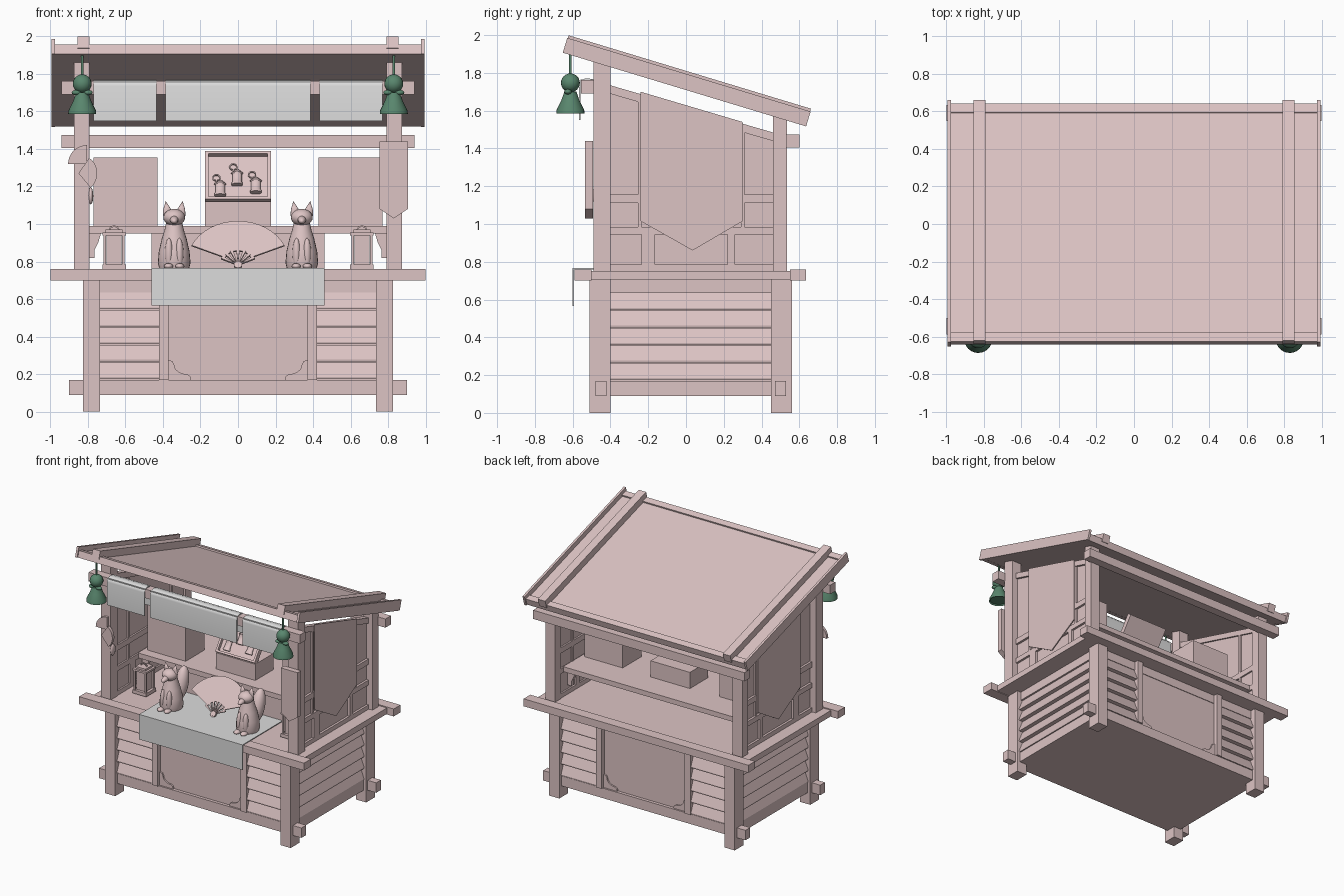
import bpy, bmesh, math
from math import sin, cos, pi, radians
from mathutils import Matrix, Vector

cube = bpy.data.objects.get("Cube")
if cube:
    bpy.data.objects.remove(cube, do_unlink=True)


def material(name, r, g, b):
    m = bpy.data.materials.new(name)
    m.use_nodes = True
    m.diffuse_color = (r, g, b, 1)
    m.node_tree.nodes["Principled BSDF"].inputs["Base Color"].default_value = (r, g, b, 1)
    return m


WOOD = material("pale_pink_wood", .72, .55, .55)
CLOTH = material("white_cloth", .72, .72, .72)
GREEN = material("green_bell", .10, .24, .155)
ID = Matrix.Identity(4)


def finish(name, bm, mat, matrix=ID, smooth=False):
    bmesh.ops.transform(bm, matrix=matrix, verts=bm.verts)
    bmesh.ops.recalc_face_normals(bm, faces=bm.faces)
    mesh = bpy.data.meshes.new(name)
    bm.to_mesh(mesh)
    bm.free()
    mesh.materials.append(mat)
    ob = bpy.data.objects.new(name, mesh)
    bpy.context.collection.objects.link(ob)
    if smooth:
        bpy.ops.object.select_all(action="DESELECT")
        ob.select_set(True)
        bpy.context.view_layer.objects.active = ob
        bpy.ops.object.shade_smooth_by_angle(angle=radians(40))
    return ob


def box(name, xs, ys, zs, mat=WOOD, matrix=ID):
    bm = bmesh.new()
    spans = (xs, ys, zs)
    size = [abs(b - a) for a, b in spans]
    mid = [(a + b) / 2 for a, b in spans]
    bmesh.ops.create_cube(bm, size=1, matrix=Matrix.Translation(mid) @ Matrix.Diagonal((*size, 1)))
    return finish(name, bm, mat, matrix)


def prism(name, axis, outline, lo, hi, mat=WOOD, matrix=ID, smooth=False):
    """Extrude a 2D outline along x (points are y, z) or along y (points are x, z)."""
    bm = bmesh.new()
    place = (lambda p: (lo, *p)) if axis == "x" else (lambda p: (p[0], lo, p[1]))
    face = bm.faces.new([bm.verts.new(place(p)) for p in outline])
    moved = bmesh.ops.extrude_face_region(bm, geom=[face])["geom"]
    shift = Vector((hi - lo, 0, 0) if axis == "x" else (0, hi - lo, 0))
    bmesh.ops.translate(bm, vec=shift, verts=[v for v in moved if isinstance(v, bmesh.types.BMVert)])
    return finish(name, bm, mat, matrix, smooth)


def lathe(name, profile, centre, mat=WOOD, depth=1, matrix=ID):
    bm = bmesh.new()
    verts = [bm.verts.new((r, 0, z)) for r, z in profile]
    edges = [bm.edges.new(pair) for pair in zip(verts, verts[1:])]
    bmesh.ops.spin(bm, geom=verts + edges, axis=(0, 0, 1), cent=(0, 0, 0), angle=2 * pi, steps=24)
    bmesh.ops.remove_doubles(bm, verts=bm.verts, dist=.0005)
    move = Matrix.Translation(centre) @ matrix @ Matrix.Diagonal((1, depth, 1, 1))
    return finish(name, bm, mat, move, True)


def blob(name, centre, radii, tilt=0, mat=WOOD):
    bm = bmesh.new()
    bmesh.ops.create_uvsphere(bm, u_segments=20, v_segments=12, radius=1)
    m = Matrix.Translation(centre) @ Matrix.Rotation(tilt, 4, "X") @ Matrix.Diagonal((*radii, 1))
    return finish(name, bm, mat, m, True)


def sector(name, cx, cz, inner, outer, start, end, lo, hi, matrix=ID, mat=WOOD):
    """Flat fan-shaped plate, angles in degrees from straight up."""
    angles = [radians(start + (end - start) * i / 16) for i in range(17)]
    ring = lambda r, seq: [(cx + r * sin(a), cz + r * cos(a)) for a in seq]
    inside = ring(inner, angles[::-1]) if inner else [(cx, cz)]
    return prism(name, "y", ring(outer, angles) + inside, lo, hi, mat, matrix)


SIDES = (("left", 1), ("right", -1))
ENDS = (("front", -1), ("back", 1))
MID = .025                                     # depth centre of the cabinet
deep = lambda s, a, b: (MID + s * a, MID + s * b)
wide = lambda s, a, b: (s * a, s * b)

# Cabinet core, floor and counter
box("cabinet_core", (-.765, .765), (-.445, .495), (.09, .72))
box("counter_top", (-.9, .9), (-.52, .57), (.705, .75))
box("front_counter_beam", (-1, 1), (-.59, -.5), (.7, .76))
box("back_counter_beam", (-1, 1), (.55, .635), (.7, .76))

# Cabinet front and back: rails, slats, framed centre panel
for end, e in ENDS:
    box(end + "_base_beam", (-.9, .9), deep(e, .445, .505), (.09, .17))
    box(end + "_centre_panel", (-.37, .37), deep(e, .46, .48), (.17, .7))
    box(end + "_top_board", (-.74, .74), deep(e, .46, .485), (.635, .705))
    for side, s in SIDES:
        tag = f"{end}_{side}_"
        box(tag + "lower_post", wide(s, .735, .825), deep(e, .425, .535), (0, .705))
        box(tag + "panel_stile", wide(s, .37, .42), deep(e, .45, .52), (.17, .705))
        curve = [(s * (.37 - .03 - .07 * (1 - sin(a))), .17 + .03 + .05 * (1 - cos(a)))
                 for a in [i * pi / 16 for i in range(9)]]
        prism(tag + "corner_bracket", "y", [(s * .37, .17), (s * .25, .17), (s * .255, .19)]
              + curve + [(s * .35, .27), (s * .37, .275)], *deep(e, .475, .492))
        for i in range(5):
            z = .17 + i * .093
            wedge = [(MID + e * .46, z + .004), (MID + e * .51, z + .004),
                     (MID + e * .512, z + .014), (MID + e * .48, z + .093), (MID + e * .46, z + .093)]
            prism(f"{tag}slat_{i}", "x", wedge, *wide(s, .42, .74))

# Cabinet sides, upper posts and upper side walls
for side, s in SIDES:
    box(side + "_base_rail", wide(s, .75, .8), (-.4, .45), (.09, .17))
    box(side + "_top_board", wide(s, .75, .79), (-.4, .45), (.635, .705))
    box(side + "_counter_beam", wide(s, .85, .94), (-.5, .55), (.705, .752))
    for i in range(5):
        z = .17 + i * .093
        bm_profile = [(s * .755, z + .004), (s * .805, z + .004), (s * .807, z + .014),
                      (s * .775, z + .093), (s * .755, z + .093)]
        prism(f"{side}_side_slat_{i}", "y", bm_profile, -.4, .45)
    prism(side + "_front_upper_post", "x", [(-.49, .75), (-.4, .75), (-.4, 1.845), (-.49, 1.872)],
          *wide(s, .79, .875))
    prism(side + "_back_upper_post", "x", [(.46, .75), (.535, .75), (.535, 1.56), (.46, 1.585)],
          *wide(s, .79, .875))
    top = lambda y: 1.618 - .29 * y
    prism(side + "_wall_panel", "x", [(-.4, .76), (.46, .76), (.46, top(.46)), (-.4, top(-.4))],
          *wide(s, .808, .822))
    prism(side + "_wall_top_rail", "x", [(-.4, top(-.4) - .045), (.46, top(.46) - .045),
          (.46, top(.46)), (-.4, top(-.4))], *wide(s, .795, .84))
    for i, (a, b) in enumerate(((.75, .785), (.945, .985), (1.11, 1.155))):
        box(f"{side}_wall_rail_{i}", wide(s, .795, .84), (-.4, .46), (a, b))
    for i, (a, b) in enumerate(((-.235, -.165), (.22, .26))):
        box(f"{side}_wall_stile_{i}", wide(s, .795, .84), (a, b), (.785, .945))
    for i, (a, b) in enumerate(((-.255, -.235), (.29, .31))):
        box(f"{side}_wall_upright_{i}", wide(s, .795, .835), (a, b), (.985, top(b) - .02))
    prism(side + "_side_banner", "x", [(-.24, 1.7), (.3, 1.54), (.3, 1.015), (.035, .86),
          (-.24, 1.015)], *wide(s, .842, .85))

# Roof: slab, edge strips, barge boards and ridge beams share one tilt
TILT = Matrix.Translation((0, .004, 1.752)) @ Matrix.Rotation(radians(-16.85), 4, "X")
box("roof_slab", (-.975, .975), (-.66, .66), (-.04, 0), matrix=TILT)
for end, e in ENDS:
    box(end + "_roof_edge", (-.975, .975), wide(e, .613, .663), (-.041, .012), matrix=TILT)
for side, s in SIDES:
    box(side + "_barge_board", wide(s, .975, .993), (-.673, .673), (-.042, .04), matrix=TILT)
    box(side + "_roof_beam", wide(s, .79, .855), (-.67, .67), (-.01, .055), matrix=TILT)
box("front_eave_beam", (-.94, .94), (-.555, -.488), (1.69, 1.762))
box("back_eave_beam", (-.94, .94), (.53, .6), (1.405, 1.475))

# Cloth valance draped over the front beam
arch = [(-.522 - .044 * cos(a), 1.735 + .036 * sin(a)) for a in [i * pi / 10 for i in range(11)]]
drape = [(-.566, 1.55)] + arch + [(-.478, 1.6), (-.486, 1.6), (-.486, 1.764), (-.558, 1.764), (-.558, 1.55)]
for name, a, b in (("right", -.77, -.435), ("centre", -.385, .385), ("left", .435, .77)):
    prism(name + "_valance", "x", drape, a, b, CLOTH, smooth=True)

# Counter runner
box("runner_top", (-.46, .46), (-.6, -.08), (.76, .766), CLOTH)
box("runner_drop", (-.46, .46), (-.6, -.593), (.565, .766), CLOTH)

# Inner shelf with backing board, boxes and brackets
box("shelf", (-.8, .8), (-.13, .42), (.95, .99))
box("shelf_front_board", (-.46, .46), (-.09, -.07), (.76, .985))
box("display_stand", (-.175, .175), (-.03, .2), (.99, 1.12))
for side, s in SIDES:
    box(side + "_shelf_box", wide(s, .43, .77), (-.05, .19), (.99, 1.355))
    for end, y in (("front", -.08), ("back", .33)):
        prism(f"{side}_{end}_shelf_bracket", "y", [(s * .8, .95), (s * .73, .95), (s * .745, .9),
              (s * .765, .86), (s * .765, .82), (s * .8, .82)], y, y + .03)

# Tilted display tray with small hanging charms
LEAN = Matrix.Translation((0, -.02, 1.12)) @ Matrix.Rotation(radians(-35), 4, "X")
box("tray_back", (-.172, .172), (0, .015), (0, .31), matrix=LEAN)
for side, s in SIDES:
    box(side + "_tray_rim", wide(s, .158, .175), (-.025, .015), (0, .31), matrix=LEAN)
box("tray_bottom_rim", (-.175, .175), (-.025, .015), (0, .016), matrix=LEAN)
box("tray_top_rim", (-.175, .175), (-.025, .015), (.294, .31), matrix=LEAN)
for i, (x, z) in enumerate(((-.095, .03), (-.005, .1), (.095, .05))):
    shape = [(0, 0), (.03, 0), (.03, .012), (.025, .018), (.025, .07), (.032, .075), (.012, .095), (0, .095)]
    spot = LEAN @ Vector((x, -.012, z))
    lathe(f"charm_{i}", shape, spot, depth=.6, matrix=Matrix.Rotation(radians(-35), 4, "X"))
    sector(f"charm_loop_{i}", x - .02, z + .12, .016, .022, -170, 170, -.01, -.002, LEAN)

# Folding fan leaning back on the counter
FAN = Matrix.Translation((0, -.3, .795)) @ Matrix.Rotation(radians(-36), 4, "X")
sector("fan_leaf", 0, 0, .075, .27, -66, 66, -.005, .005, FAN)
for i in range(7):
    a = -60 + i * 20
    sector(f"fan_rib_{i}", 0, -.02, .02, .1, a - 5, a + 5, -.008, .004, FAN)
sector("fan_pivot", 0, -.02, 0, .022, -179, 179, -.009, .006, FAN)

# Seated fox figures
for side, s in SIDES:
    x, y = s * .34, -.36
    body = [(0, 0), (.08, 0), (.087, .03), (.082, .09), (.066, .16), (.05, .21), (.042, .25), (0, .27)]
    lathe(side + "_fox_body", body, (x, y, .763), depth=1.05)
    blob(side + "_fox_head", (x, y - .02, 1.035), (.058, .058, .045))
    blob(side + "_fox_muzzle", (x, y - .075, 1.022), (.022, .045, .02), .2)
    blob(side + "_fox_tail", (x, y + .13, .91), (.05, .055, .13), -.3)
    for part, t in SIDES:
        blob(f"{side}_fox_{part}_leg", (x + t * .028, y - .065, .84), (.022, .026, .085))
        blob(f"{side}_fox_{part}_paw", (x + t * .03, y - .09, .775), (.024, .034, .016))
        ear = [(.026, 0), (.02, .035), (0, .078)]
        lathe(f"{side}_fox_{part}_ear", ear, (x + t * .034, y - .01, 1.045), depth=.5,
              matrix=Matrix.Rotation(t * .14, 4, "Y"))

# Counter lanterns
for side, s in SIDES:
    x, y = s * .66, -.25
    around = lambda r: ((x - r, x + r), (y - r, y + r))
    box(side + "_lantern_base", *around(.062), (.758, .785))
    box(side + "_lantern_core", *around(.04), (.785, .94))
    box(side + "_lantern_cap", *around(.062), (.94, .955))
    box(side + "_lantern_crown", *around(.045), (.955, .97))
    sector(side + "_lantern_handle", x, .962, .022, .03, -90, 90, y - .005, y + .005)
    for i, t in enumerate((-1, 1)):
        for j, u in enumerate((-1, 1)):
            box(f"{side}_lantern_post_{i}{j}", (x + t * .042, x + t * .056),
                (y + u * .042, y + u * .056), (.78, .945))

# Hanging sign and small fans on the front posts
prism("hanging_sign", "y", [(.755, 1.44), (.905, 1.44), (.905, 1.08), (.83, 1.03), (.755, 1.08)], -.535, -.492)
sector("upper_post_fan", -.805, 1.32, 0, .1, -90, 0, -.515, -.495)
sector("lower_post_fan", -.85, 1.27, 0, .1, 35, 140, -.525, -.5)
blob("post_charm", (-.785, -.47, 1.15), (.014, .03, .045))

# Green bells on cords
for side, s in SIDES:
    centre = (s * .83, -.612, 1.585)
    skirt = [(0, .01), (.066, .01), (.075, 0), (.073, .02), (.048, .07), (.032, .115), (0, .12)]
    lathe(side + "_bell_skirt", skirt, centre, GREEN)
    blob(side + "_bell_ball", (s * .83, -.612, 1.747), (.05, .05, .05), mat=GREEN)
    lathe(side + "_bell_cord", [(0, 0), (.007, 0), (.007, .12), (0, .12)], (s * .83, -.612, 1.785), GREEN)
    for part, t in SIDES:
        blob(f"{side}_bell_{part}_knot", (s * .83 + t * .03, -.625, 1.7), (.026, .02, .014), mat=GREEN)
